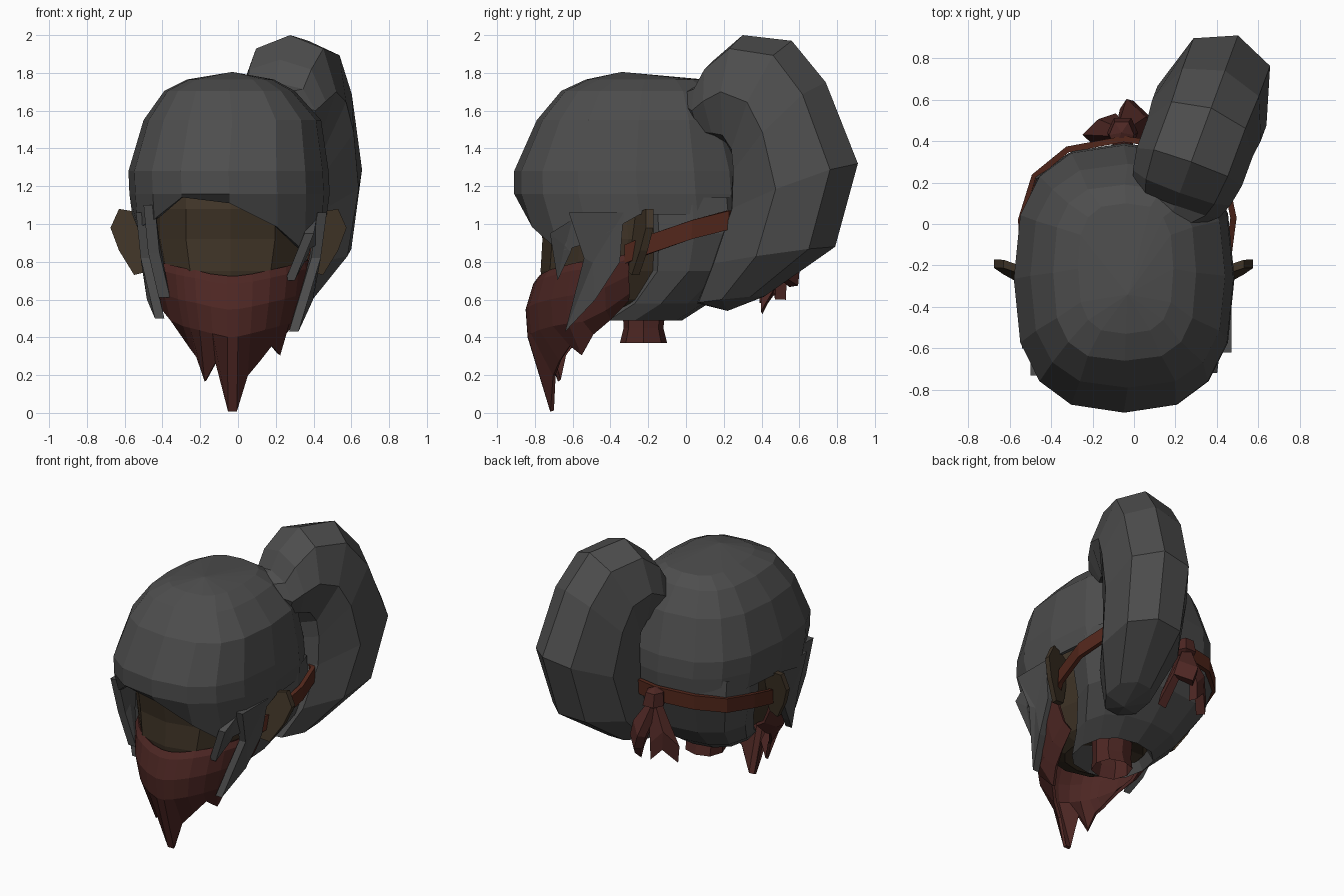
import bpy, bmesh, math
from mathutils import Vector

CX = -0.05  # head centre line


def material(name, rgb):
    m = bpy.data.materials.new(name)
    m.diffuse_color = (*rgb, 1)
    return m


HAIR = material("dark_hair", (0.075, 0.075, 0.075))
SKIN = material("brown_skin", (0.05, 0.034, 0.02))
CLOTH = material("red_cloth", (0.075, 0.02, 0.017))
STRAP = material("strap_red", (0.085, 0.02, 0.011))


def lerp(table, x):
    if x <= table[0][0]:
        return table[0][1]
    for (a, p), (b, q) in zip(table, table[1:]):
        if x <= b:
            return p + (q - p) * (x - a) / (b - a)
    return table[-1][1]


def loft(name, rings, mat, closed=True, thick=0.0):
    """Skin successive rings of points; a one-point ring is a pole."""
    bm = bmesh.new()
    vs = [[bm.verts.new(p) for p in r] for r in rings]
    for a, b in zip(vs, vs[1:]):
        n = max(len(a), len(b))
        for i in range(n if closed else n - 1):
            j = (i + 1) % n
            if len(a) == 1:
                bm.faces.new((a[0], b[i], b[j]))
            elif len(b) == 1:
                bm.faces.new((a[i], a[j], b[0]))
            else:
                bm.faces.new((a[i], a[j], b[j], b[i]))
    bmesh.ops.recalc_face_normals(bm, faces=bm.faces)
    me = bpy.data.meshes.new(name)
    bm.to_mesh(me)
    bm.free()
    me.materials.append(mat)
    ob = bpy.data.objects.new(name, me)
    bpy.context.collection.objects.link(ob)
    if thick:
        s = ob.modifiers.new("thickness", "SOLIDIFY")
        s.thickness, s.offset = thick, 0
    return ob


def oval(z, x0, x1, y0, y1, n=12, e=2.4):
    cx, cy, hx, hy = (x0 + x1) / 2, (y0 + y1) / 2, (x1 - x0) / 2, (y1 - y0) / 2
    f = lambda v: math.copysign(abs(v) ** (2 / e), v)
    angs = [2 * math.pi * i / n for i in range(n)]
    return [Vector((cx + hx * f(math.cos(a)), cy + hy * f(math.sin(a)), z)) for a in angs]


def plate(name, front, back, mat):
    """Solid between two matching outlines."""
    mid = lambda r: [sum((Vector(p) for p in r), Vector()) / len(r)]
    return loft(name, [mid(front), front, back, mid(back)], mat)


# Hair cap with an uneven fringe
rim_front = [(-0.58, 0.95), (-0.45, 1.02), (-0.33, 1.12), (-0.27, 1.16), (0, 1.1), (0.2, 0.99), (0.38, 0.83), (0.48, 0.95)]
rim = oval(1.05, -0.56, 0.47, -0.87, 0.38, 16, 2.7)
for p in rim:
    if p.y < -0.4:
        p.z = lerp(rim_front, p.x)
        p.y += max(0, 1.05 - p.z) * 0.3
inner = [Vector((CX + (p.x - CX) * 0.93, -0.25 + (p.y + 0.25) * 0.94, p.z + 0.01)) for p in rim]
loft("hair_cap", [
    [(-0.03, -0.34, 1.805)],
    oval(1.765, -0.27, 0.19, -0.53, 0.1, 16, 2.9),
    oval(1.705, -0.39, 0.30, -0.66, 0.19, 16, 2.9),
    oval(1.55, -0.5, 0.44, -0.79, 0.29, 16, 2.7),
    oval(1.28, -0.58, 0.48, -0.91, 0.38, 16, 2.6),
    oval(1.16, -0.575, 0.485, -0.91, 0.39, 16, 2.6),
    rim, inner, oval(1.3, -0.45, 0.38, -0.75, 0.25, 16)], HAIR)

# Hair on the back of the head, below the strap
loft("lower_hair", [
    oval(1.14, -0.53, 0.45, -0.3, 0.36), oval(0.95, -0.53, 0.45, -0.29, 0.38),
    oval(0.75, -0.48, 0.40, -0.28, 0.31), oval(0.58, -0.39, 0.30, -0.38, 0.12),
    oval(0.49, -0.3, 0.21, -0.52, -0.02), oval(0.56, -0.26, 0.17, -0.47, -0.06)], HAIR)

# Head
loft("head", [
    oval(1.3, -0.44, 0.34, -0.72, 0.1), oval(1.08, -0.46, 0.38, -0.79, 0.15),
    oval(0.92, -0.46, 0.38, -0.76, 0.15), oval(0.75, -0.42, 0.34, -0.77, 0.1),
    oval(0.6, -0.35, 0.27, -0.74, 0.0), oval(0.55, -0.27, 0.19, -0.62, -0.08),
    [(CX, -0.3, 0.62)]], SKIN)
loft("neck", [oval(0.6, -0.13, 0.13, -0.34, -0.1, 8), oval(0.45, -0.13, 0.13, -0.33, -0.12, 8),
              oval(0.37, -0.13, 0.13, -0.35, -0.1, 8)], CLOTH)

# Ears
ear = [(0.40, 1.03), (0.52, 1.07), (0.58, 1.08), (0.625, 0.98), (0.58, 0.86), (0.5, 0.73), (0.42, 0.75)]
for side, label in ((-1, "left"), (1, "right")):
    outline = [Vector((CX + side * d, -0.31 + (d - 0.42) * 0.32 + (z - 0.75) * 0.14, z)) for d, z in ear]
    plate(label + "_ear", outline, [p + Vector((0, 0.04, 0)) for p in outline], SKIN)

# Face mask: columns of (angle from front, top z, bottom z)
cols = [(-92, 0.84, 0.6), (-75, 0.81, 0.5), (-58, 0.79, 0.44), (-42, 0.77, 0.34), (-35, 0.76, 0.30),
        (-26, 0.75, 0.17), (-15, 0.73, 0.27), (-3, 0.72, 0.01), (5, 0.72, 0.01), (15, 0.73, 0.2),
        (28, 0.75, 0.28), (42, 0.77, 0.36), (54, 0.79, 0.31), (64, 0.8, 0.42), (78, 0.81, 0.5), (92, 0.84, 0.6)]
rows = []
for t, rx, ry in ((0, 0.42, 0.45), (0.07, 0.43, 0.48), (0.3, 0.41, 0.52), (0.55, 0.37, 0.51), (1, 0.31, 0.39)):
    row = []
    for deg, top, low in cols:
        a = math.radians(deg)
        hem = max(low, 0.34 + 0.1 * abs(math.sin(a)))
        z = low if t == 1 else top + (hem - top) * t / 0.65
        row.append((-0.035 + rx * math.sin(a), -0.32 - ry * math.cos(a), z))
    rows.append(row)
loft("face_mask", rows, CLOTH, closed=False, thick=0.02)

# Strap round the back of the head
path = [(0.39, -0.32, 0.84), (0.45, -0.2, 0.89), (0.48, 0.03, 0.97), (0.44, 0.22, 1.02), (0.24, 0.37, 1.03),
        (-0.05, 0.41, 1.02), (-0.32, 0.36, 1.01), (-0.48, 0.23, 0.98), (-0.545, 0.02, 0.95), (-0.53, -0.2, 0.89),
        (-0.46, -0.32, 0.84)]
loft("mask_strap", [[(x, y, z + h) for x, y, z in path] for h in (-0.05, 0.05)], STRAP, closed=False, thick=0.03)

# Knot and its two tails
loft("strap_knot", [[(-0.06, 0.44, 1.08)], oval(1.05, -0.12, 0.0, 0.36, 0.5, 6),
                    oval(0.96, -0.13, 0.02, 0.36, 0.52, 6), [(-0.05, 0.44, 0.92)]], CLOTH)


def tail(name, sway, tips):
    top = Vector((-0.06, 0.44, 0.98))
    tips = [Vector(p) for p in tips]
    mids = [top.lerp(p, 0.6) + Vector(sway) + (p - tips[1]) * 0.45 for p in tips]
    neck = [top + (p - tips[1]) * 0.3 for p in tips]
    loft(name, [neck, mids, tips], CLOTH, closed=False, thick=0.06)


tail("strap_tail_a", (0.02, 0.03, 0), [(-0.02, 0.57, 0.67), (0.06, 0.5, 0.72), (0.1, 0.4, 0.53)])
tail("strap_tail_b", (-0.04, 0.02, 0), [(-0.08, 0.5, 0.6), (-0.15, 0.48, 0.68), (-0.22, 0.41, 0.58)])

# Ponytail: (inner y, inner z, outer y, outer z, half width)
spine = [(0.04, 1.54, 0.03, 1.72, 0.13), (0.12, 1.45, 0.09, 1.75, 0.22), (0.2, 1.43, 0.15, 1.87, 0.25),
         (0.25, 1.4, 0.3, 2.0, 0.27), (0.27, 1.32, 0.56, 1.97, 0.27), (0.26, 1.22, 0.74, 1.75, 0.28),
         (0.23, 1.05, 0.91, 1.32, 0.28), (0.13, 0.78, 0.79, 0.88, 0.26), (0.06, 0.58, 0.42, 0.62, 0.15)]
across = Vector((0.94, -0.34, 0))
bulge = lambda v: math.copysign(abs(v) ** 0.78, v) if abs(v) > 1e-6 else 0
rings = [[(0.2, 0.03, 1.62)]]
for iy, iz, oy, oz, w in spine:
    a, b = (Vector((0.165 + 0.37 * y, y, z)) for y, z in ((iy, iz), (oy, oz)))
    rings.append([(a + b) / 2 + (b - a) / 2 * bulge(math.cos(k * math.pi / 4))
                  + across * w * bulge(math.sin(k * math.pi / 4)) * (0.92 if k % 4 != 2 else 1) for k in range(8)])
rings.append([(0.27, 0.22, 0.54)])
loft("ponytail", rings, HAIR)


# Loose locks beside the face, drawn as (y, z) outlines that bow outward
def lock(name, outline, x_top, x_low, t=0.05):
    zs = [z for _, z in outline]
    x = lambda z: x_low + (x_top - x_low) * ((z - min(zs)) / (max(zs) - min(zs))) ** 0.5
    plate(name, [(x(z), y, z) for y, z in outline], [(x(z) + t, y, z) for y, z in outline], HAIR)


lock("right_lock", [(-0.62, 1.06), (-0.33, 1.06), (-0.35, 0.8), (-0.48, 0.6), (-0.64, 0.43), (-0.54, 0.82)], 0.42, 0.27)
lock("right_front_lock", [(-0.72, 0.95), (-0.56, 1.05), (-0.61, 0.85), (-0.68, 0.7)], 0.37, 0.25)
lock("left_lock", [(-0.6, 1.06), (-0.33, 1.06), (-0.36, 0.8), (-0.48, 0.6), (-0.57, 0.5), (-0.54, 0.82)], -0.54, -0.44)
lock("left_front_lock", [(-0.73, 1.1), (-0.52, 1.1), (-0.57, 0.85), (-0.64, 0.61), (-0.68, 0.85)], -0.5, -0.42, 0.06)
